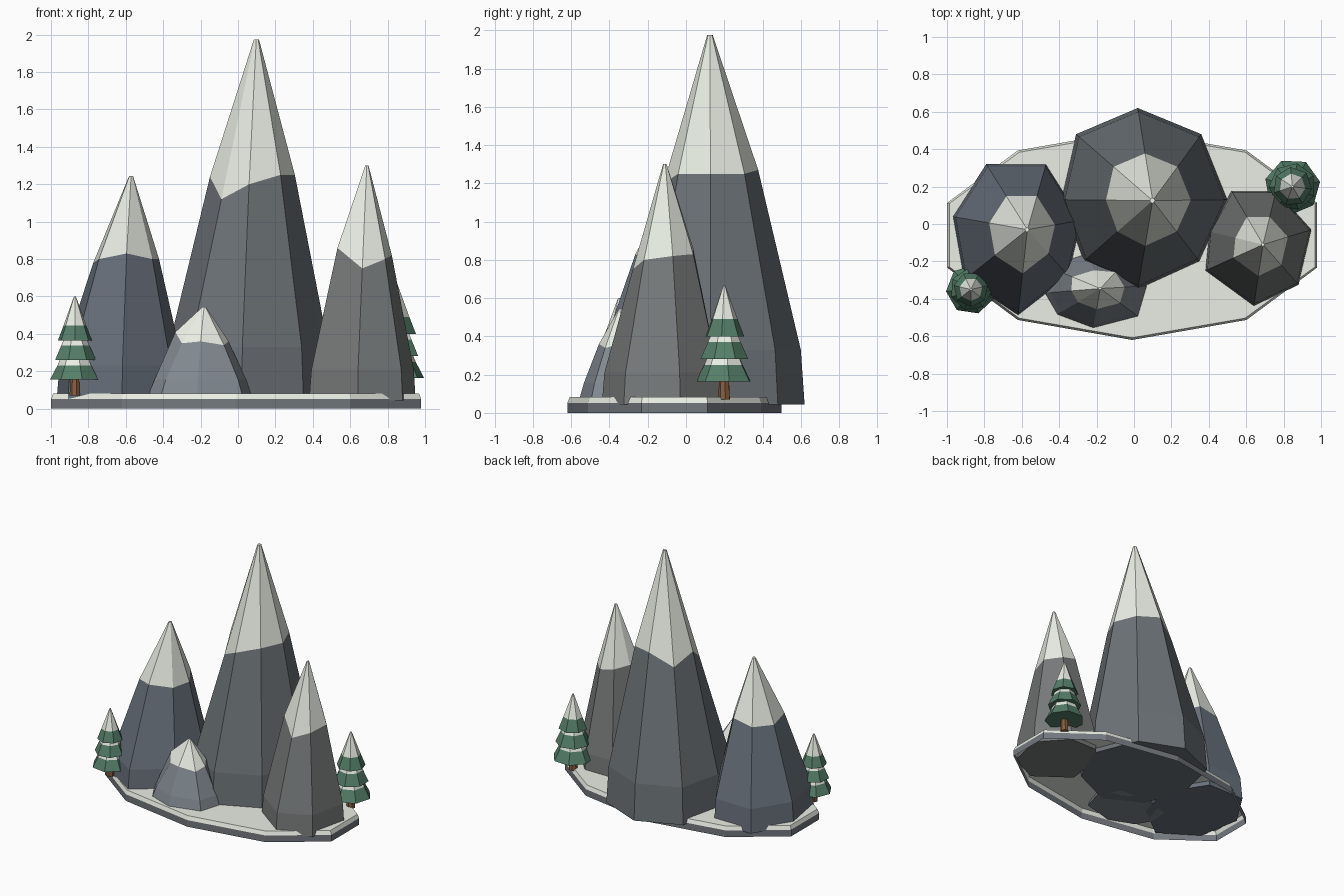
import bpy, bmesh, math

if "Cube" in bpy.data.objects:
    bpy.data.objects.remove(bpy.data.objects["Cube"])


def mat(name, r, g, b):
    m = bpy.data.materials.new(name)
    m.diffuse_color = (r, g, b, 1)
    m.use_nodes = True
    m.node_tree.nodes["Principled BSDF"].inputs["Base Color"].default_value = m.diffuse_color
    return m


SNOW = mat("snow", 0.82, 0.86, 0.78)
GREEN = mat("needles", 0.09, 0.21, 0.14)
BARK = mat("bark", 0.24, 0.11, 0.05)
STONE = mat("stone", 0.17, 0.19, 0.21)


def loft(name, rings, mats, bands, bottom=True, top=True, top_mat=0):
    """Skin rings of points; bands gives the material index of each band."""
    bm = bmesh.new()
    vs = [[bm.verts.new(p) for p in ring] for ring in rings]
    n = len(rings[0])
    for k, mi in enumerate(bands):
        for i in range(n):
            j = (i + 1) % n
            f = bm.faces.new((vs[k][i], vs[k][j], vs[k + 1][j], vs[k + 1][i]))
            f.material_index = mi
    if bottom:
        bm.faces.new(vs[0][::-1])
    if top:
        bm.faces.new(vs[-1]).material_index = top_mat
    me = bpy.data.meshes.new(name)
    bm.to_mesh(me)
    bm.free()
    for m in mats:
        me.materials.append(m)
    ob = bpy.data.objects.new(name, me)
    bpy.context.collection.objects.link(ob)
    return ob


def circle(cx, cy, z, rx, ry, n, start=0.0):
    a = [math.radians(start) + 2 * math.pi * i / n for i in range(n)]
    return [(cx + rx * math.cos(t), cy + ry * math.sin(t), z) for t in a]


def mountain(name, rock, outline, apex, z_low, z_snow, s_low=0.96, s_snow=0.51):
    """Faceted peak: outline scaled towards the apex, snow above the third ring."""
    ax, ay, az = apex

    def ring(s, zs):
        return [(ax + (x - ax) * s, ay + (y - ay) * s, z)
                for (x, y), z in zip(outline, zs)]
    n = len(outline)
    rings = [ring(1, [0.045] * n), ring(s_low, [z_low] * n),
             ring(s_snow, z_snow), ring(0.03, [az] * n)]
    loft(name, rings, [rock, SNOW], [0, 0, 1], top_mat=1)


# ground plate: open underneath, snowy chamfer and top
plate = [circle(-0.01, -0.06, z, 1.04 - d, 0.56 - d, 10, 18)
         for z, d in ((0, 0), (0.052, 0), (0.082, 0.012))]
loft("ground_plate", plate, [STONE, SNOW], [0, 1], bottom=False, top_mat=1)

# main peak
mountain("main_peak", mat("rock_main", 0.15, 0.17, 0.185),
         [(0.50, 0.13), (0.36, 0.48), (0.02, 0.62), (-0.31, 0.48),
          (-0.39, 0.13), (-0.27, -0.20), (0.02, -0.35), (0.35, -0.20)],
         (0.10, 0.125, 1.975), 0.33,
         [1.25, 1.25, 1.27, 1.17, 1.24, 1.12, 1.20, 1.25])

# left peak
mountain("left_peak", mat("rock_left", 0.14, 0.165, 0.20),
         [(-0.28, 0.02), (-0.47, 0.32), (-0.79, 0.32), (-0.97, 0.04),
          (-0.91, -0.30), (-0.62, -0.49), (-0.35, -0.28)],
         (-0.57, -0.03, 1.245), 0.23,
         [0.80, 0.82, 0.79, 0.78, 0.80, 0.83, 0.80])

# right peak
mountain("right_peak", mat("rock_right", 0.185, 0.195, 0.195),
         [(0.95, -0.03), (0.76, 0.18), (0.52, 0.18), (0.40, -0.04),
          (0.38, -0.25), (0.64, -0.44), (0.88, -0.325)],
         (0.69, -0.11, 1.30), 0.21,
         [0.82, 0.83, 0.86, 0.87, 0.86, 0.75, 0.80])

# low boulder hill in front
mountain("front_hill", mat("rock_hill", 0.22, 0.25, 0.28),
         [(0.08, -0.33), (-0.02, -0.17), (-0.25, -0.15), (-0.48, -0.22),
          (-0.49, -0.37), (-0.42, -0.49), (-0.22, -0.565), (0.03, -0.50)],
         (-0.18, -0.345, 0.545), 0.155,
         [0.36, 0.38, 0.36, 0.40, 0.41, 0.35, 0.36, 0.34], 0.86, 0.50)


# snowy fir trees
def tree(name, x, y, s, turn):
    def c(r, z, a):
        return circle(x, y, 0.08 + (z - 0.08) * s, r * s, r * s, 7, a)
    loft(name + "_trunk", [c(0.032, 0.07, turn), c(0.026, 0.19, turn)], [BARK], [0])
    tiers = [(0.15, 0.165, 0.105, 0.25, 0.08, 0.31),
             (0.127, 0.283, 0.088, 0.37, 0.066, 0.42),
             (0.105, 0.40, 0.07, 0.49, 0.006, 0.665)]
    for i, (r0, z0, r1, z1, r2, z2) in enumerate(tiers):
        a = turn + 17 * i
        loft(f"{name}_tier_{i + 1}", [c(r0, z0, a), c(r1, z1, a), c(r2, z2, a)],
             [GREEN, SNOW], [0, 1], top_mat=1)


tree("right_tree", 0.847, 0.2, 1.0, 10)
tree("left_tree", -0.872, -0.35, 0.89, 30)
